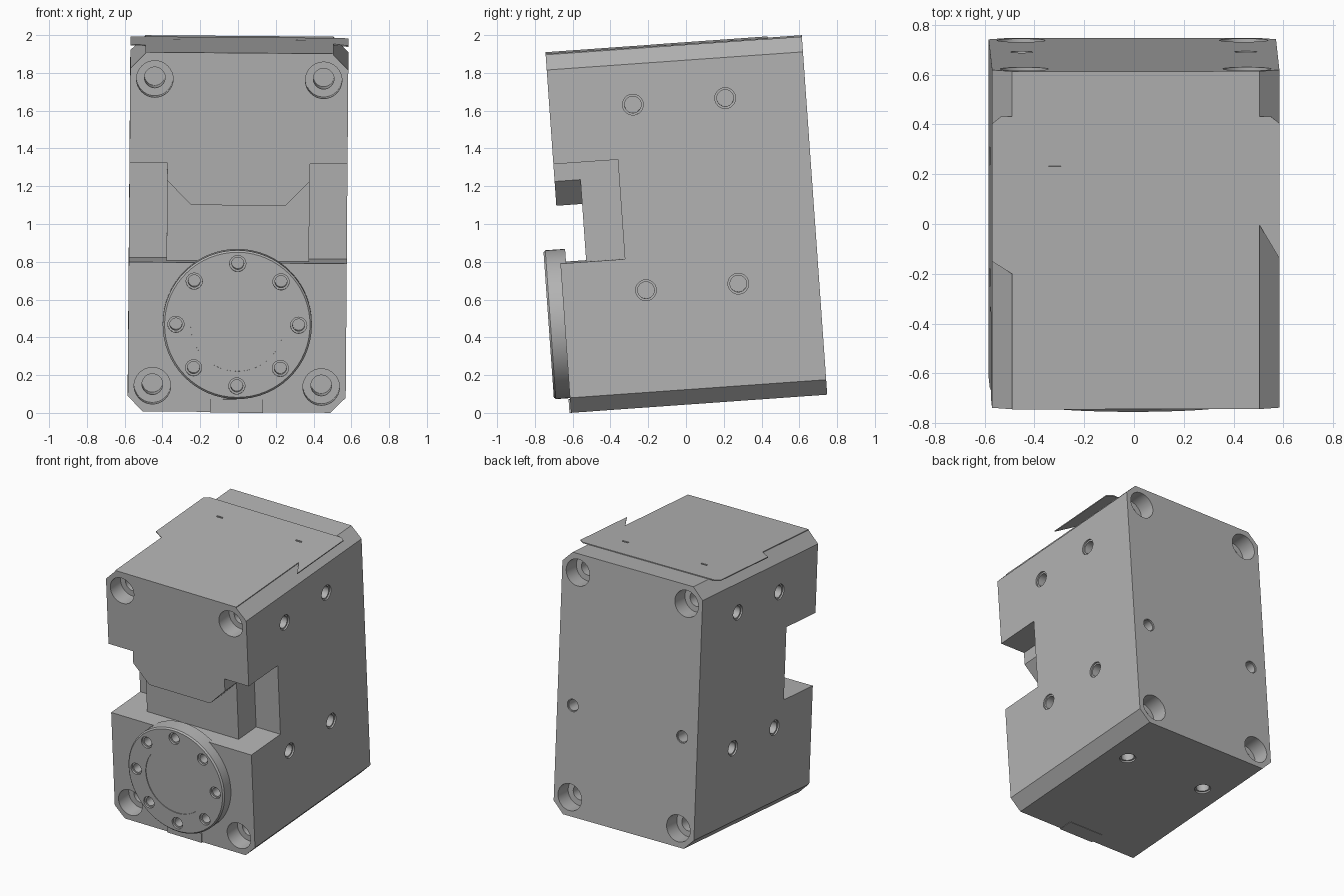
import bpy, bmesh
from math import radians, pi, cos, sin
from mathutils import Matrix, Vector

cube = bpy.data.objects.get("Cube")
if cube:
    bpy.data.objects.remove(cube)

grey = bpy.data.materials.new("machined_grey")
grey.use_nodes = True
GREY = (0.45, 0.45, 0.45, 1)
grey.diffuse_color = GREY
grey.node_tree.nodes["Principled BSDF"].inputs["Base Color"].default_value = GREY

# The whole housing leans slightly
LEAN = (Matrix.Translation((0, 0.002, 1)) @ Matrix.Rotation(radians(4.05), 4, 'X')
        @ Matrix.Rotation(radians(0.45), 4, 'Y'))


def make(name, bm):
    bmesh.ops.recalc_face_normals(bm, faces=bm.faces)
    mesh = bpy.data.meshes.new(name)
    bm.to_mesh(mesh)
    bm.free()
    mesh.materials.append(grey)
    ob = bpy.data.objects.new(name, mesh)
    bpy.context.collection.objects.link(ob)
    ob.matrix_world = LEAN
    return ob


def extrude(bm, points, start, vec):
    """Extrude a closed outline of 3D points along a vector."""
    face = bm.faces.new([bm.verts.new(Vector(p) + Vector(start)) for p in points])
    new = bmesh.ops.extrude_face_region(bm, geom=[face])["geom"]
    bmesh.ops.translate(bm, vec=vec, verts=[v for v in new if isinstance(v, bmesh.types.BMVert)])


def box(bm, low, high):
    size = [b - a for a, b in zip(low, high)]
    mid = [(a + b) / 2 for a, b in zip(low, high)]
    bmesh.ops.create_cube(bm, size=1, matrix=Matrix.Translation(mid) @ Matrix.Diagonal((*size, 1)))


def lathe(bm, profile, spot, direction, sides=32):
    """Revolve (radius, depth) points round an axis through spot."""
    turn = Vector((0, 0, 1)).rotation_difference(Vector(direction)).to_matrix().to_4x4()
    place = Matrix.Translation(spot) @ turn
    rings = []
    for r, d in profile:
        rings.append([bm.verts.new(place @ Vector((r * cos(2 * pi * i / sides),
                                                   r * sin(2 * pi * i / sides), d)))
                      for i in range(sides)])
    for a, b in zip(rings, rings[1:]):
        for i in range(sides):
            j = (i + 1) % sides
            bm.faces.new((a[i], a[j], b[j], b[i]))
    bm.faces.new(rings[0])
    bm.faces.new(rings[-1])


def hole(bm, spot, direction, wide, step, narrow, depth, sides=32):
    """Stepped drill shape starting just outside the surface."""
    lathe(bm, [(wide, -0.03), (wide, step), (narrow, step), (narrow, depth)], spot, direction, sides)


def cut(target, bm):
    cutter = make("cutter", bm)
    cutter.hide_render = True
    mod = target.modifiers.new("cut", 'BOOLEAN')
    mod.object, mod.operation, mod.solver = cutter, 'DIFFERENCE', 'EXACT'
    bpy.context.view_layer.objects.active = target
    bpy.ops.object.modifier_apply(modifier=mod.name)
    bpy.data.objects.remove(cutter)


W, D, H, C = 0.577, 0.68, 0.95, 0.08

# Housing: chamfered block
bm = bmesh.new()
corner = [(W, H - C), (W - C, H)]
outline = corner + [(-x, z) for x, z in corner[::-1]]
outline += [(-x, -z) for x, z in outline]
extrude(bm, [(x, 0, z) for x, z in outline], (0, -D, 0), (0, 2 * D, 0))
housing = make("housing", bm)

# Side pockets
bm = bmesh.new()
for s in (-1, 1):
    xs = sorted((s * 0.377, s * 0.8))
    box(bm, (xs[0], -0.9, -0.158), (xs[1], -0.338, 0.37))
cut(housing, bm)

# Front recess below the tapered overhang
bm = bmesh.new()
side = [(0.39, -0.158), (0.39, 0.29), (0.25, 0.147)]
recess = side + [(-x, z) for x, z in side[::-1]]
extrude(bm, [(x, 0, z) for x, z in recess], (0, -0.9, 0), (0, 0.357, 0))
cut(housing, bm)

# Screw holes
bm = bmesh.new()
for sx in (-1, 1):
    for sz in (-1, 1):
        for sy in (-1, 1):
            hole(bm, (sx * 0.447, sy * D, sz * 0.814), (0, -sy, 0), 0.097, 0.12, 0.055, 0.3)
    for y in (-0.238, 0.252):
        for z in (0.655, -0.33):
            hole(bm, (sx * W, y, z), (-sx, 0, 0), 0.055, 0.012, 0.044, 0.12)
    hole(bm, (sx * 0.45, D, -0.15), (0, -1, 0), 0.045, 0.01, 0.04, 0.12)
    hole(bm, (sx * 0.33, 0.25, -H), (0, 0, 1), 0.055, 0.012, 0.044, 0.12)
cut(housing, bm)

# Output disc with shallow centre and a ring of holes
bm = bmesh.new()
lathe(bm, [(0.247, 0.005), (0.247, 0), (0.385, 0), (0.395, 0.01), (0.395, 0.115)],
      (0, -0.765, -0.481), (0, 1, 0), 64)
disc = make("output_disc", bm)
bm = bmesh.new()
for i in range(8):
    a = i * pi / 4
    hole(bm, (0.325 * cos(a), -0.765, -0.481 + 0.325 * sin(a)), (0, 1, 0), 0.043, 0.015, 0.032, 0.08, 24)
cut(disc, bm)

# Thin cover on top, with side wings over the chamfers
bm = bmesh.new()
F = W - C
cover_outline = [(-F, -D), (F, -D), (F, -0.01 + 0.07), (W, -0.075), (W, 0.47), (W - 0.035, 0.498),
                 (0.035 - W, 0.498), (-W, 0.47), (-W, -0.085), (-F, -0.135)]
extrude(bm, [(x, y, 0) for x, y in cover_outline], (0, 0, H - 0.001), (0, 0, 0.007))
cover = make("top_cover", bm)
bm = bmesh.new()
for s in (-1, 1):
    box(bm, (s * 0.325 - 0.025, 0.298, H - 0.01), (s * 0.325 + 0.025, 0.312, H + 0.05))
cut(cover, bm)

# Small tab wrapping the lower front edge
bm = bmesh.new()
box(bm, (-0.14, -D - 0.008, -H - 0.003), (0.14, -D + 0.001, -H + 0.068))
box(bm, (-0.14, -D, -H - 0.003), (0.14, -D + 0.1, -H + 0.001))
make("lower_tab", bm)

for ob in (housing, disc):
    bpy.ops.object.select_all(action='DESELECT')
    ob.select_set(True)
    bpy.context.view_layer.objects.active = ob
    bpy.ops.object.shade_smooth_by_angle(angle=radians(30))
